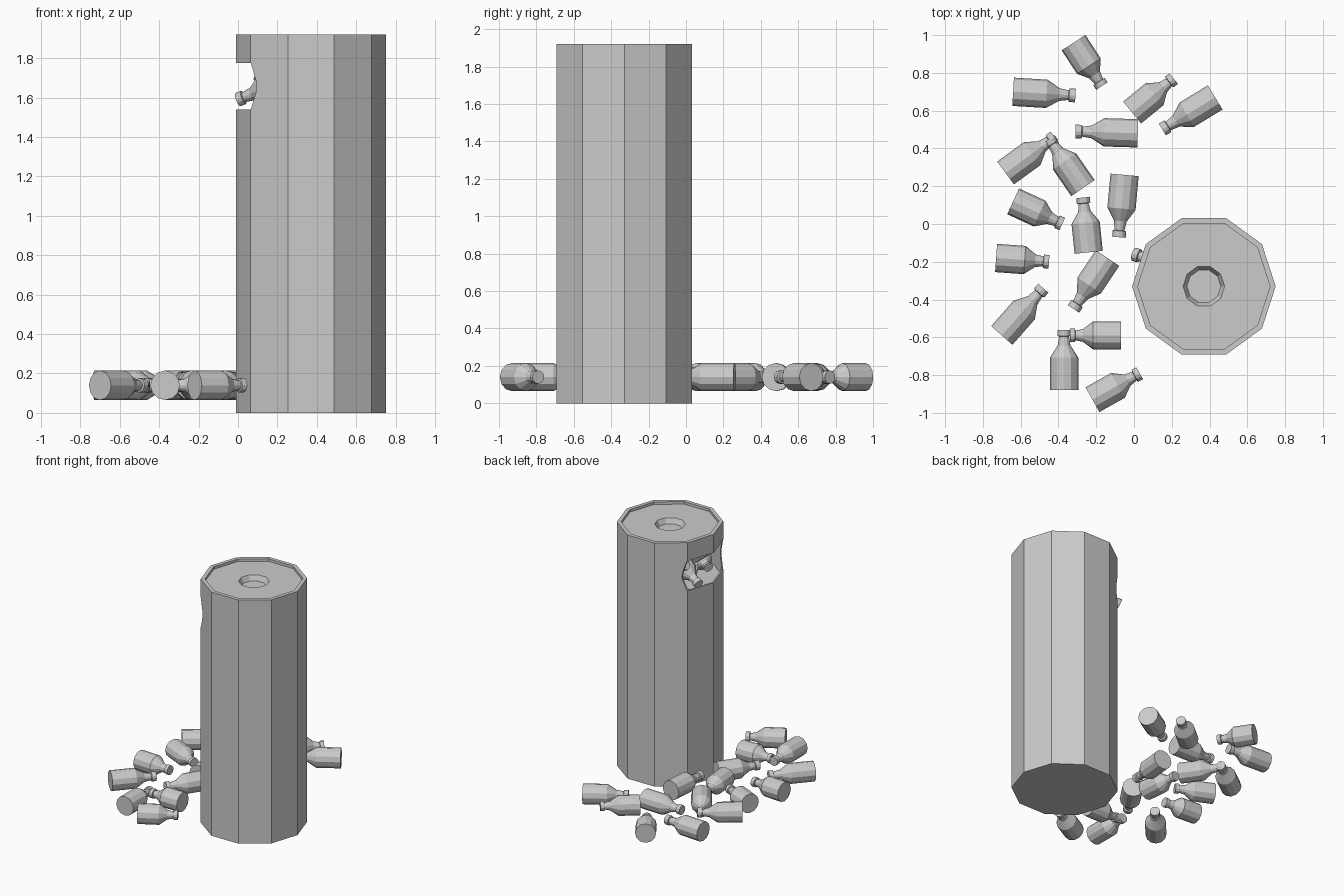
import bpy, bmesh, math
from mathutils import Vector, Matrix

if "Cube" in bpy.data.objects:
    bpy.data.objects.remove(bpy.data.objects["Cube"], do_unlink=True)

grey = bpy.data.materials.new("plain_grey")
grey.use_nodes = True
grey.diffuse_color = (0.6, 0.6, 0.6, 1)
grey.node_tree.nodes["Principled BSDF"].inputs["Base Color"].default_value = (0.6, 0.6, 0.6, 1)


def finish(name, bm):
    bmesh.ops.recalc_face_normals(bm, faces=bm.faces)
    mesh = bpy.data.meshes.new(name)
    bm.to_mesh(mesh)
    bm.free()
    mesh.materials.append(grey)
    obj = bpy.data.objects.new(name, mesh)
    bpy.context.collection.objects.link(obj)
    return obj


def lathe(name, profile, sides):
    """Closed solid of revolution: rings of (radius, height), capped at both ends."""
    bm = bmesh.new()
    rings = []
    for r, z in profile:
        angles = [math.tau * i / sides for i in range(sides)]
        rings.append([bm.verts.new((r * math.cos(a), r * math.sin(a), z)) for a in angles])
    for low, high in zip(rings, rings[1:]):
        for i in range(sides):
            j = (i + 1) % sides
            bm.faces.new((low[i], low[j], high[j], high[i]))
    bm.faces.new(rings[0][::-1])
    bm.faces.new(rings[-1])
    return finish(name, bm)


def prism_y(name, outline, y0, y1):
    bm = bmesh.new()
    face = bm.faces.new([bm.verts.new((x, y0, z)) for x, z in outline])
    out = bmesh.ops.extrude_face_region(bm, geom=[face])["geom"]
    moved = [v for v in out if isinstance(v, bmesh.types.BMVert)]
    bmesh.ops.translate(bm, verts=moved, vec=(0, y1 - y0, 0))
    return finish(name, bm)


def cut(target, cutter):
    cutter.hide_render = True
    mod = target.modifiers.new("cut", "BOOLEAN")
    mod.operation = "DIFFERENCE"
    mod.solver = "EXACT"
    mod.object = cutter
    bpy.context.view_layer.objects.active = target
    bpy.ops.object.modifier_apply(modifier=mod.name)
    bpy.data.objects.remove(cutter, do_unlink=True)


# Ten-sided column with a recessed lid and a shallow dish in the middle
centre = Vector((0.37, -0.33, 0))
R, H = 0.38, 1.92
column = lathe("column", [(R, 0), (R, H), (R - 0.03, H), (R - 0.03, H - 0.02),
                          (0.11, H - 0.02), (0.09, H - 0.06)], 10)
column.data.transform(Matrix.Translation(centre))

# Chamber behind the opening, then the broken opening itself
chamber = lathe("chamber_cutter", [(R - 0.012, 1.5), (R - 0.012, 1.84)], 10)
chamber.data.transform(Matrix.Translation(centre))
cut(column, chamber)
opening = prism_y("opening_cutter", [(-0.1, 1.54), (0.065, 1.54), (0.095, 1.64),
                                     (0.09, 1.69), (0.065, 1.775), (-0.1, 1.775)], -0.9, 0.3)
cut(column, opening)

# Bottle: wide body, sloping shoulder, narrow neck and a lip
BOTTLE = [(0.075, 0), (0.075, 0.54), (0.034, 0.74), (0.026, 0.89),
          (0.036, 0.9), (0.036, 1)]


def bottle(name, base, tip):
    base, tip = Vector(base), Vector(tip)
    axis = tip - base
    obj = lathe(name, [(r, t * axis.length) for r, t in BOTTLE], 12)
    turn = axis.to_track_quat("Z", "Y").to_matrix().to_4x4()
    obj.data.transform(Matrix.Translation(base) @ turn)


# Bottles lying around the column: base x, y then tip x, y
lying = [
    (-.32, .96, -.17, .73), (-.64, .70, -.31, .68), (-.01, .59, .21, .77),
    (.43, .67, .15, .50), (.02, .48, -.31, .49), (-.68, .27, -.42, .46),
    (-.27, .19, -.45, .45), (-.64, .12, -.38, 0), (-.05, .26, -.08, -.07),
    (-.24, -.15, -.27, .14), (-.73, -.18, -.45, -.2), (-.14, -.18, -.32, -.45),
    (-.7, -.59, -.48, -.34), (-.07, -.59, -.34, -.59), (-.37, -.88, -.37, -.56),
    (-.22, -.93, .03, -.79),
]
for n, (bx, by, tx, ty) in enumerate(lying):
    bottle(f"ground_bottle_{n + 1}", (bx, by, 0.14), (tx, ty, 0.14))

# Bottles heaped inside the opening
heap = [
    ((.28, -.25, 1.70), (0, -.16, 1.59)),
    ((.17, -.35, 1.62), (.35, -.1, 1.66)),
    ((.18, -.47, 1.72), (.2, -.15, 1.70)),
    ((.3, -.2, 1.58), (.10, -.14, 1.72)),
    ((.3, -.55, 1.6), (.12, -.45, 1.58)),
]
for n, (base, tip) in enumerate(heap):
    bottle(f"inner_bottle_{n + 1}", base, tip)
